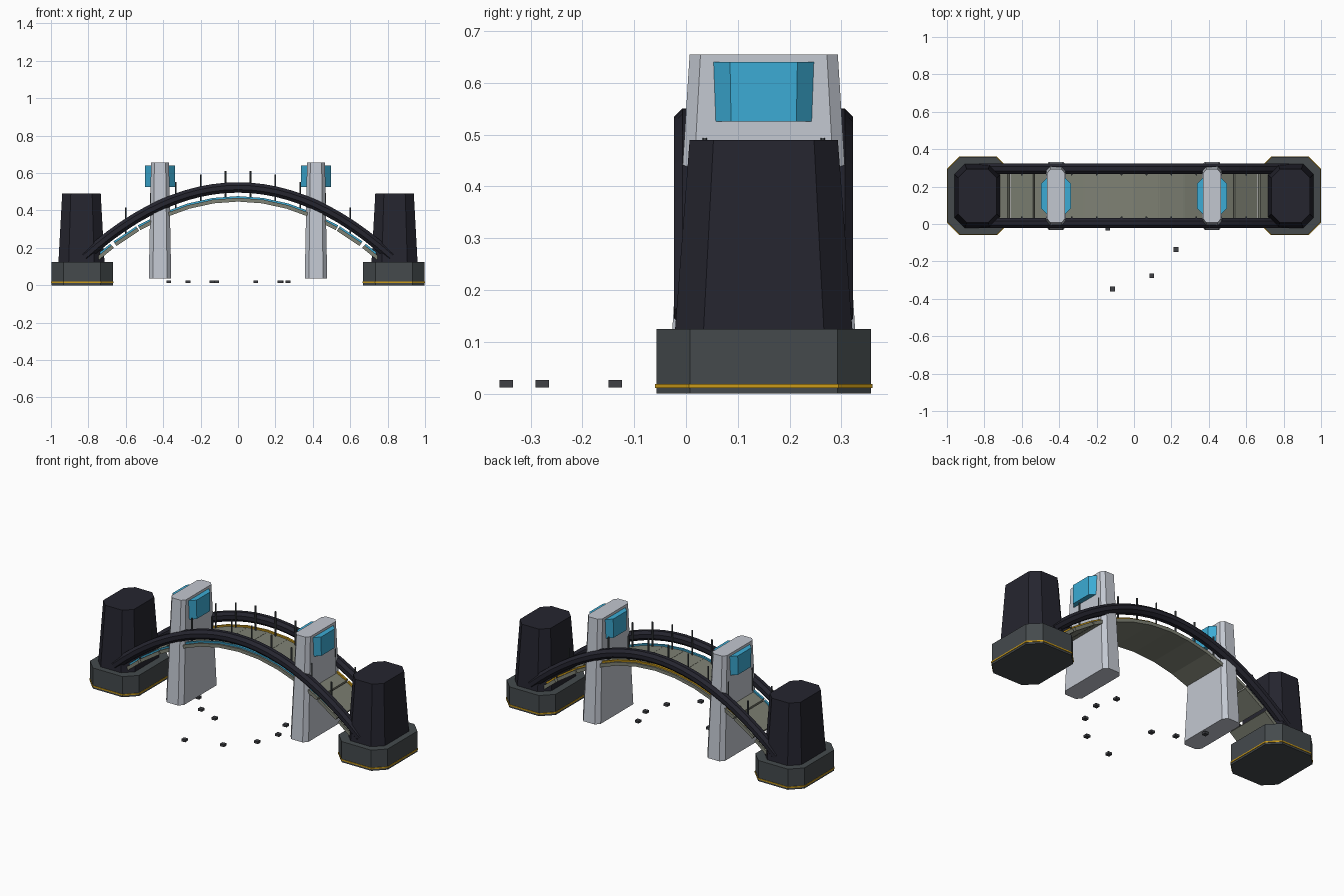
import bpy, bmesh, math
from mathutils import Matrix, Vector

if "Cube" in bpy.data.objects:
    bpy.data.objects.remove(bpy.data.objects["Cube"])

CY = 0.15          # centre line of the bridge
SLOPE = 0.55       # parabola factor shared by deck and arches


def material(name, r, g, b):
    m = bpy.data.materials.new(name)
    m.diffuse_color = (r, g, b, 1)
    m.use_nodes = True
    m.node_tree.nodes["Principled BSDF"].inputs["Base Color"].default_value = m.diffuse_color
    return m


NAVY = material("dark navy", 0.018, 0.018, 0.028)
SLATE = material("slate grey", 0.058, 0.068, 0.073)
GOLD = material("gold", 0.60, 0.33, 0.01)
PALE = material("pale grey", 0.54, 0.57, 0.63)
CYAN = material("cyan", 0.045, 0.41, 0.66)
DECK = material("deck grey", 0.21, 0.22, 0.175)
RUBBLE = material("rubble grey", 0.05, 0.052, 0.06)


def finish(name, bm, mat):
    bmesh.ops.recalc_face_normals(bm, faces=bm.faces)
    me = bpy.data.meshes.new(name)
    bm.to_mesh(me)
    bm.free()
    me.materials.append(mat)
    ob = bpy.data.objects.new(name, me)
    bpy.context.collection.objects.link(ob)
    return ob


def loft(name, rings, mat):
    """Skin a list of equal-length rings and cap the ends."""
    bm = bmesh.new()
    vs = [[bm.verts.new(p) for p in r] for r in rings]
    n = len(vs[0])
    for a, b in zip(vs, vs[1:]):
        for i in range(n):
            j = (i + 1) % n
            bm.faces.new((a[i], a[j], b[j], b[i]))
    bm.faces.new(vs[0][::-1])
    bm.faces.new(vs[-1])
    return finish(name, bm, mat)


def octagon(cx, z, hx, hy, kx, ky):
    """Rectangle with cut corners around the bridge centre line."""
    pts = [(hx - kx, -hy), (hx, -hy + ky), (hx, hy - ky), (hx - kx, hy),
           (-hx + kx, hy), (-hx, hy - ky), (-hx, -hy + ky), (-hx + kx, -hy)]
    return [(cx + x, CY + y, z) for x, y in pts]


def box(bm, size, matrix):
    bmesh.ops.create_cube(bm, size=1, matrix=matrix @ Matrix.Diagonal((*size, 1)))


def deck_z(x):
    return 0.465 - SLOPE * x * x


for side, s in (("left", -1), ("right", 1)):
    # abutment base, gold band, tapered tower
    cx = 0.833 * s
    loft(side + "_base", [octagon(cx, z, 0.164, 0.207, 0.065, 0.065) for z in (0, 0.125)], SLATE)
    loft(side + "_base_band", [octagon(cx, z, 0.167, 0.21, 0.066, 0.066) for z in (0.011, 0.019)], GOLD)
    cx = 0.837 * s
    loft(side + "_tower", [octagon(cx, 0.125, 0.123, 0.171, 0.055, 0.055),
                           octagon(cx, 0.49, 0.103, 0.143, 0.046, 0.046)], NAVY)
    # pale pillar with a cyan screen block through it
    cx = 0.417 * s
    loft(side + "_pillar", [octagon(cx, 0.035, 0.06, 0.182, 0.022, 0.026),
                            octagon(cx, 0.655, 0.048, 0.143, 0.018, 0.021)], PALE)
    loft(side + "_screen", [octagon(cx, 0.525, 0.08, 0.095, 0.032, 0.032),
                            octagon(cx, 0.64, 0.08, 0.097, 0.032, 0.032)], CYAN)

# eight-sided arch tubes
for side, y in (("front", 0.005), ("back", 0.295)):
    rings = []
    for i in range(25):
        x = -0.82 + 1.64 * i / 24
        c = Vector((x, y, 0.523 - SLOPE * x * x))
        nrm = Vector((2 * SLOPE * x, 0, 1)).normalized()
        ring = []
        for k in range(8):
            a = math.radians(22.5 + 45 * k)
            ring.append(c + 0.03 * (math.cos(a) * Vector((0, 1, 0)) + math.sin(a) * nrm))
        rings.append(ring)
    loft(side + "_arch_tube", rings, NAVY)

# deck slabs of equal length, with edge strips on top
deck, front_strip, back_strip = bmesh.new(), bmesh.new(), bmesh.new()
for i in range(12):
    x = (i - 5.5) * 0.4 / 3
    tilt = (Matrix.Translation((x, CY, deck_z(x)))
            @ Matrix.Rotation(math.atan(2 * SLOPE * x), 4, 'Y'))
    box(deck, (0.146, 0.29, 0.02), tilt @ Matrix.Translation((0, 0, -0.01)))
    for bm, y in ((front_strip, -0.128), (back_strip, 0.128)):
        box(bm, (0.144, 0.012, 0.01), tilt @ Matrix.Translation((0, y, 0.004)))
finish("deck_slabs", deck, DECK)
finish("front_light_strip", front_strip, CYAN)
finish("back_light_strip", back_strip, GOLD)

# railing posts on both edges
posts = bmesh.new()
for i in range(1, 11):
    x = (i - 5.5) * 0.4 / 3
    for y in (0.036, 0.264):
        bmesh.ops.create_cone(posts, cap_ends=True, segments=6, radius1=0.005, radius2=0.005,
                              depth=0.15, matrix=Matrix.Translation((x, y, deck_z(x) + 0.073)))
finish("railing_posts", posts, SLATE)

# scattered rubble blocks
rubble = bmesh.new()
for x, y in ((-0.14, -0.022), (-0.115, -0.347), (0.095, -0.277), (0.225, -0.137),
             (0.267, 0.005), (0.23, 0.13), (-0.267, 0.03), (-0.37, 0.15)):
    box(rubble, (0.026, 0.026, 0.014), Matrix.Translation((x, y, 0.019)))
finish("rubble", rubble, RUBBLE)
